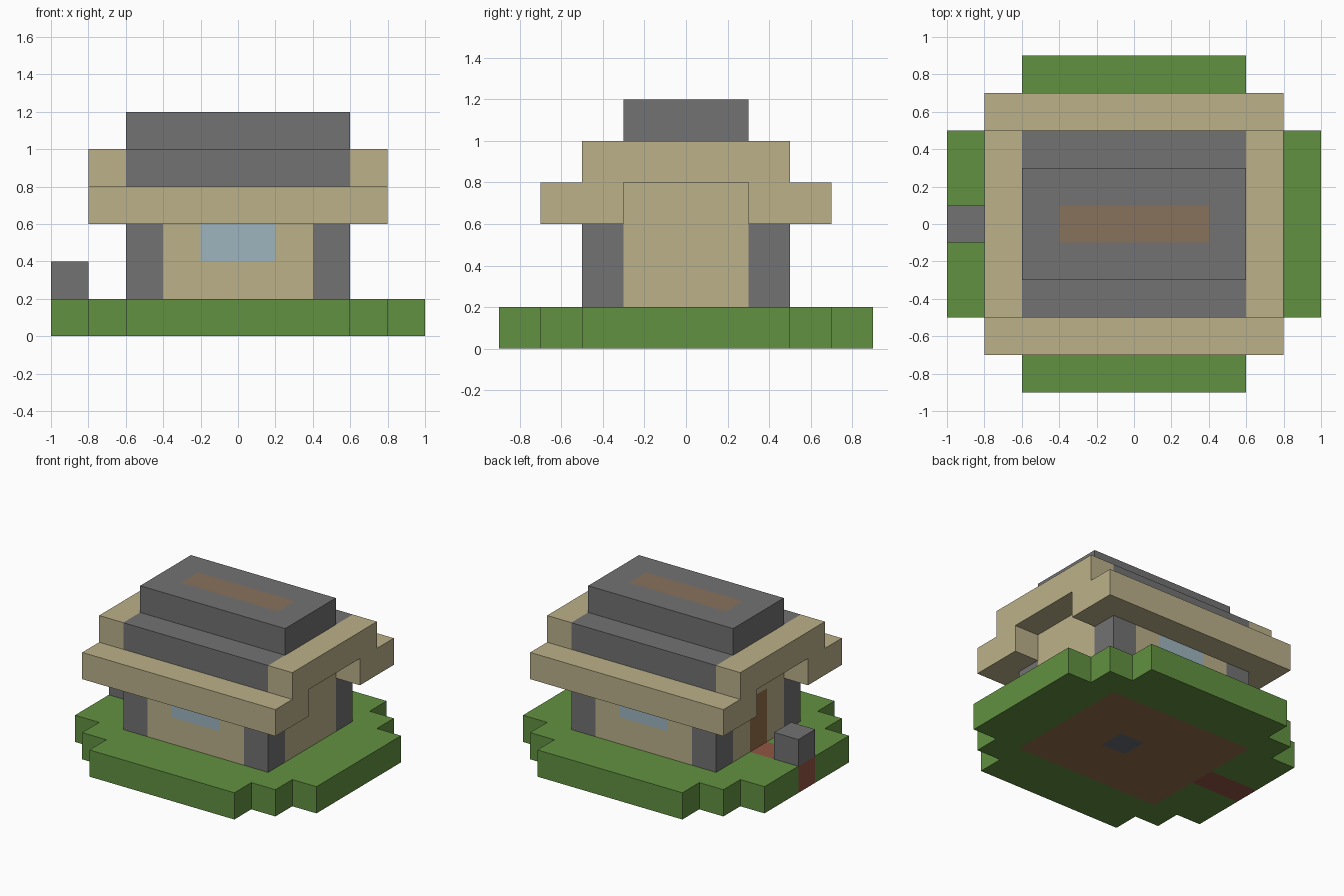
import bpy
import bmesh
from mathutils import Vector, Matrix

if "Cube" in bpy.data.objects:
    bpy.data.objects.remove(bpy.data.objects["Cube"], do_unlink=True)


def linear(v):
    v /= 255
    return v / 12.92 if v <= 0.04045 else ((v + 0.055) / 1.055) ** 2.4


def material(name, *rgb):
    colour = [linear(v) for v in rgb] + [1]
    mat = bpy.data.materials.new(name)
    mat.use_nodes = True
    mat.diffuse_color = colour
    mat.node_tree.nodes["Principled BSDF"].inputs["Base Color"].default_value = colour
    return mat


grass = material("grass green", 98, 145, 65)
stone = material("stone grey", 114, 114, 114)
sand = material("sand beige", 188, 177, 138)
glass = material("window blue", 157, 181, 190)
wood = material("wood brown", 147, 109, 72)
ridge_brown = material("ridge brown", 136, 114, 92)
brick = material("brick red", 146, 86, 68)
slate = material("slate", 102, 106, 118)


def finish(name, bm, mats, rule):
    """Colour the faces by rule(centre, normal) and make the object."""
    bmesh.ops.recalc_face_normals(bm, faces=bm.faces)
    bm.normal_update()
    for f in bm.faces:
        f.material_index = mats.index(rule(f.calc_center_median(), f.normal))
    mesh = bpy.data.meshes.new(name)
    bm.to_mesh(mesh)
    bm.free()
    for m in mats:
        mesh.materials.append(m)
    bpy.context.collection.objects.link(bpy.data.objects.new(name, mesh))


def box(name, low, high, mats, rule=None, cuts=()):
    """Box between two corners; cuts holds a (half-widths) tuple per axis."""
    low, high = Vector(low), Vector(high)
    bm = bmesh.new()
    place = Matrix.Translation((low + high) / 2) @ Matrix.Diagonal((*(high - low), 1))
    bmesh.ops.create_cube(bm, size=1, matrix=place)
    for axis, places in enumerate(cuts):
        for p in places:
            co, no = Vector(), Vector()
            co[axis], no[axis] = p, 1
            bmesh.ops.bisect_plane(bm, geom=bm.verts[:] + bm.edges[:] + bm.faces[:],
                                   plane_co=co, plane_no=no)
    finish(name, bm, mats, rule or (lambda c, n: mats[0]))


# Stepped lawn slab, with the path and the floor set into it
bm = bmesh.new()
bmesh.ops.create_grid(bm, x_segments=10, y_segments=9, size=1,
                      matrix=Matrix.Diagonal((1, 0.9, 1, 1)))


def outside(c):
    x, y = abs(c.x), abs(c.y)
    return (x > 0.6 and y > 0.7) or (x > 0.8 and y > 0.5)


bmesh.ops.delete(bm, geom=[f for f in bm.faces if outside(f.calc_center_median())],
                 context="FACES")
top = bmesh.ops.extrude_face_region(bm, geom=bm.faces[:])["geom"]
bmesh.ops.translate(bm, vec=(0, 0, 0.2),
                    verts=[v for v in top if isinstance(v, bmesh.types.BMVert)])


def lawn_rule(c, n):
    if c.x < -0.6 and abs(c.y) < 0.1:
        return brick
    if abs(c.x) < 0.6 and abs(c.y) < 0.5 and n.z < -0.5:
        return slate if 0 < c.x < 0.2 and abs(c.y) < 0.1 else wood
    return grass


finish("lawn", bm, [grass, brick, wood, slate], lawn_rule)


# Walls with stone corners, two windows and a door
def wall_rule(c, n):
    if abs(c.x) > 0.4 and abs(c.y) > 0.3:
        return stone
    if abs(n.y) > 0.5 and abs(c.x) < 0.2 and c.z > 0.4:
        return glass
    if n.x < -0.5 and abs(c.y) < 0.1:
        return wood
    return sand


box("walls", (-0.6, -0.5, 0.2), (0.6, 0.5, 0.6), [sand, stone, glass, wood], wall_rule,
    ((-0.4, -0.2, 0.2, 0.4), (-0.3, -0.1, 0.1, 0.3), (0.4,)))
box("gable_wall", (-0.6, -0.3, 0.6), (0.6, 0.3, 0.8), [sand])

# Stepped roof
box("front_eave", (-0.8, -0.7, 0.6), (0.8, -0.3, 0.8), [sand])
box("back_eave", (-0.8, 0.3, 0.6), (0.8, 0.7, 0.8), [sand])
box("middle_roof", (-0.8, -0.5, 0.8), (0.8, 0.5, 1.0), [stone, sand],
    lambda c, n: stone if abs(c.x) < 0.6 else sand, ((-0.6, 0.6),))
box("roof_ridge", (-0.6, -0.3, 1.0), (0.6, 0.3, 1.2), [stone, ridge_brown],
    lambda c, n: ridge_brown if n.z > 0.5 and abs(c.x) < 0.4 and abs(c.y) < 0.1 else stone,
    ((-0.4, 0.4), (-0.1, 0.1)))

# Stone block at the end of the path
box("path_block", (-1, -0.1, 0.2), (-0.8, 0.1, 0.4), [stone])
